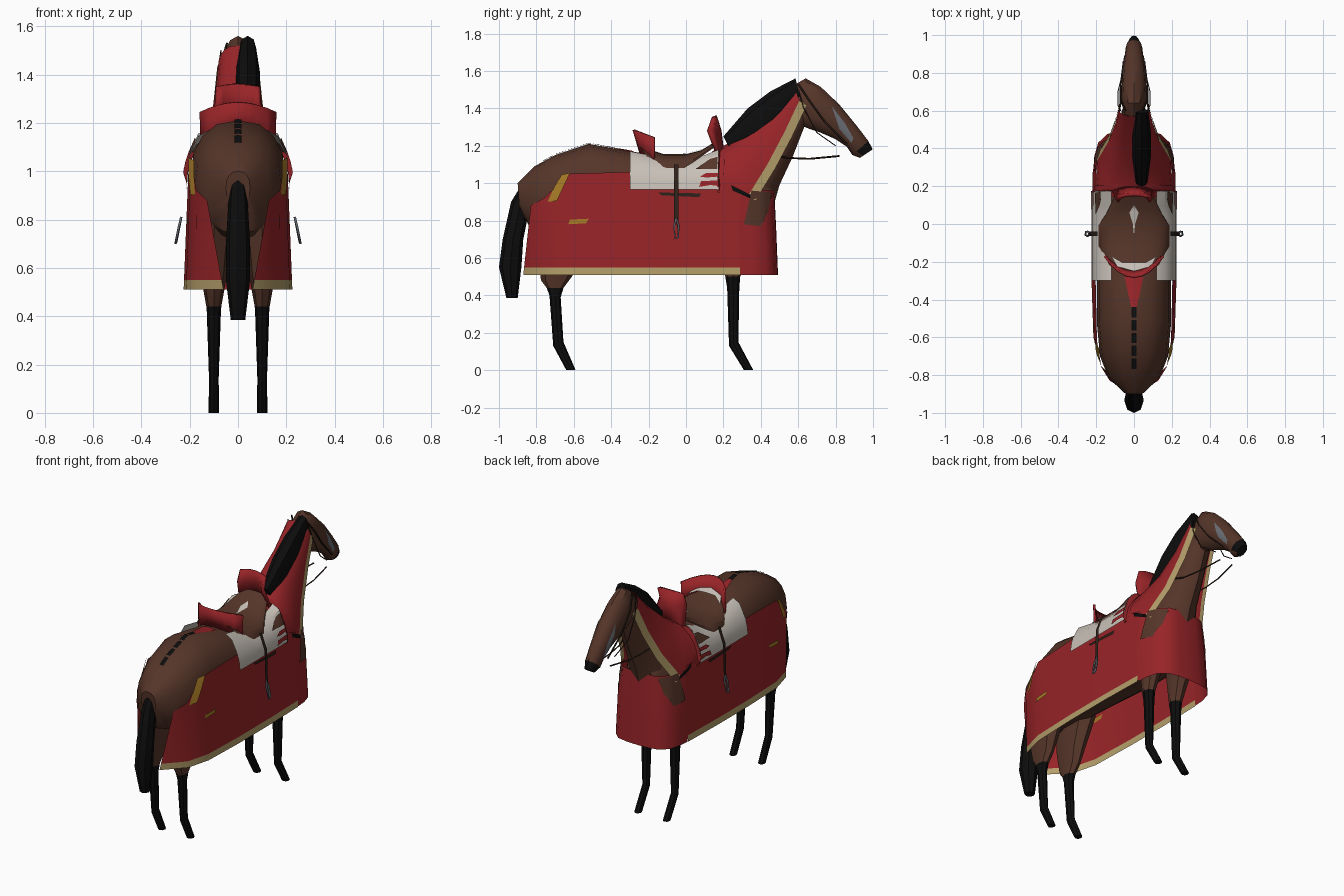
import bpy, bmesh, math
from mathutils import Vector
from mathutils.bvhtree import BVHTree

if "Cube" in bpy.data.objects:
    bpy.data.objects.remove(bpy.data.objects["Cube"])


def srgb(r, g, b):
    f = lambda c: (c / 255 / 12.92) if c < 11 else ((c / 255 + 0.055) / 1.055) ** 2.4
    return (f(r), f(g), f(b), 1)


MATS = {}
for name, rgb in {"coat_brown": (85, 53, 41), "hair_black": (13, 13, 13), "cloth_red": (152, 36, 40),
                  "trim_gold": (180, 158, 106), "ornament_yellow": (166, 122, 38), "pad_white": (200, 193, 184),
                  "metal_grey": (105, 110, 116), "leather_dark": (46, 33, 26)}.items():
    MATS[name] = bpy.data.materials.new(name)
    MATS[name].diffuse_color = srgb(*rgb)

surf_v, surf_f = [], []   # surfaces that flat details are draped on


def finish(name, bm, mats, rule=None, mirror=False, drape=False, closed=False):
    if closed:
        bmesh.ops.recalc_face_normals(bm, faces=bm.faces)
    else:  # open sheets face away from the middle of the horse
        bm.normal_update()
        mid = Vector((0, 0, 0.8))
        if sum((f.calc_center_median() - mid).dot(f.normal) * f.calc_area() for f in bm.faces) < 0:
            bmesh.ops.reverse_faces(bm, faces=bm.faces)
    if rule:
        for f in bm.faces:
            f.material_index = rule(f.calc_center_median())
    if drape:
        for s in ((1, -1) if mirror else (1,)):
            base = len(surf_v)
            bm.verts.index_update()
            surf_v.extend(Vector((v.co.x * s, v.co.y, v.co.z)) for v in bm.verts)
            surf_f.extend([base + v.index for v in f.verts] for f in bm.faces)
    me = bpy.data.meshes.new(name)
    bm.to_mesh(me)
    bm.free()
    ob = bpy.data.objects.new(name, me)
    bpy.context.collection.objects.link(ob)
    for m in mats:
        me.materials.append(MATS[m])
    bpy.ops.object.select_all(action='DESELECT')
    ob.select_set(True)
    bpy.context.view_layer.objects.active = ob
    bpy.ops.object.shade_smooth_by_angle(angle=math.radians(35))
    if mirror:
        ob.modifiers.new("mirror", 'MIRROR').use_clip = False
    return ob


def grid(bm, rows, wrap=False):
    vr = [[bm.verts.new(p) for p in r] for r in rows]
    n = len(rows[0])
    for a, b in zip(vr, vr[1:]):
        for i in range(n if wrap else n - 1):
            j = (i + 1) % n
            bm.faces.new((a[i], a[j], b[j], b[i]))
    return vr


def loft(name, rings, mats, n=12, x=0, power=1.0, **kw):
    """Rings are (y1, z1, y2, z2, half_width): two opposite side-view points."""
    bm = bmesh.new()
    rows = []
    pw = lambda c: math.copysign(abs(c) ** power, c)
    for y1, z1, y2, z2, a in rings:
        row = []
        for i in range(n):
            t = 2 * math.pi * i / n
            c, s = pw(math.cos(t)), pw(math.sin(t))
            row.append((x + a * s, (y1 + y2) / 2 + c * (y1 - y2) / 2, (z1 + z2) / 2 + c * (z1 - z2) / 2))
        rows.append(row)
    vr = grid(bm, rows, True)
    bm.faces.new(vr[0])
    bm.faces.new(vr[-1])
    return finish(name, bm, mats, closed=True, **kw)


def sheet(name, rows, mats, **kw):
    bm = bmesh.new()
    grid(bm, rows)
    return finish(name, bm, mats, **kw)


def arch(stations, n=10):
    """Stations are (crest_y, crest_z, edge_y, edge_z, half_width)."""
    rows = []
    for cy, cz, ey, ez, a in stations:
        row = []
        for i in range(n + 1):
            t = math.pi / 2 * (2 * i / n - 1)
            k = 1 - math.cos(t)
            row.append((a * math.copysign(abs(math.sin(t)) ** 0.8, t), cy + (ey - cy) * k, cz + (ez - cz) * k))
        rows.append(row)
    return rows


def plate(name, pts, mat, lift=0.006, cuts=4, top=False):
    """Flat detail draped on the horse: side view (y, z) or top view (x, y) outline."""
    tree = BVHTree.FromPolygons(surf_v, surf_f)
    bm = bmesh.new()
    bm.faces.new([bm.verts.new((a, b, 2) if top else (1, a, b)) for a, b in pts])
    bmesh.ops.triangulate(bm, faces=bm.faces)
    bmesh.ops.subdivide_edges(bm, edges=bm.edges, cuts=cuts, use_grid_fill=True)
    for v in bm.verts:
        hit = tree.ray_cast(v.co, Vector((0, 0, -1) if top else (-1, 0, 0)))[0]
        if top:
            v.co.z = (hit.z if hit else 1.1) + lift
        else:
            v.co.x = (hit.x if hit else 0.05) + lift
    return finish(name, bm, [mat], mirror=not top)


def tube(name, pts, r, mat):
    cu = bpy.data.curves.new(name, 'CURVE')
    cu.dimensions, cu.bevel_depth, cu.bevel_resolution = '3D', r, 0
    for s in (1, -1):
        sp = cu.splines.new('POLY')
        sp.points.add(len(pts) - 1)
        for p, (x, y, z) in zip(sp.points, pts):
            p.co = (s * x, y, z, 1)
    cu.materials.append(MATS[mat])
    bpy.context.collection.objects.link(bpy.data.objects.new(name, cu))


# Horse
loft("body", [(-.90, 1.0, -.89, .86, .05), (-.81, 1.09, -.82, .74, .135), (-.70, 1.15, -.70, .70, .18),
              (-.52, 1.21, -.52, .72, .197), (-.3, 1.17, -.3, .71, .197), (0, 1.13, 0, .69, .197),
              (.2, 1.17, .2, .68, .185), (.36, 1.15, .36, .70, .16), (.46, 1.0, .45, .74, .10)],
     ["coat_brown"], n=16, power=0.85, drape=True)
loft("neck", [(.16, 1.14, .46, .85, .15), (.28, 1.23, .5, .99, .11), (.41, 1.34, .57, 1.14, .085),
              (.56, 1.5, .64, 1.32, .065)], ["coat_brown"])
loft("head", [(.57, 1.52, .61, 1.31, .055), (.64, 1.56, .66, 1.29, .065), (.72, 1.515, .72, 1.27, .066),
              (.82, 1.42, .80, 1.235, .06), (.91, 1.31, .86, 1.195, .05), (.975, 1.225, .89, 1.15, .044),
              (.998, 1.18, .93, 1.135, .026)], ["coat_brown", "hair_black"], drape=True,
     rule=lambda c: int(c.y > .93 and c.z < 1.22))
black_below = lambda c: int(c.z < .44)
loft("hind_leg", [(-.48, .78, -.80, .78, .08), (-.57, .6, -.79, .58, .058), (-.61, .50, -.775, .48, .04),
                  (-.655, .44, -.745, .44, .031), (-.67, .39, -.73, .40, .027), (-.655, .15, -.71, .13, .019),
                  (-.59, 0, -.64, 0, .021)], ["coat_brown", "hair_black"], n=8, x=.1, rule=black_below, mirror=True)
loft("front_leg", [(.42, .78, .18, .78, .07), (.33, .6, .2, .6, .05), (.29, .5, .21, .5, .035),
                   (.285, .44, .22, .44, .03), (.28, .15, .23, .13, .02), (.36, 0, .31, 0, .022)],
     ["coat_brown", "hair_black"], n=8, x=.1, rule=lambda c: int(c.z < .48), mirror=True)
loft("tail", [(-.88, .99, -.85, .93, .03), (-.935, .9, -.84, .85, .04), (-.98, .7, -.87, .7, .05),
              (-1, .55, -.88, .55, .05), (-.96, .385, -.9, .385, .03)], ["hair_black"], n=8)
loft("mane", [(.2, 1.25, .24, 1.17, .03), (.33, 1.40, .38, 1.2, .05), (.45, 1.49, .52, 1.34, .05),
              (.585, 1.56, .61, 1.46, .035)], ["hair_black"], n=8, x=.04)

# Side cloth: (bottom_y, bottom_x, top_y, top_z, top_x), gold hem at the bottom row
cols = [(-.87, .06, -.83, .88, .128), (-.75, .175, -.76, .92, .172), (-.6, .215, -.62, 1.05, .196),
        (-.3, .225, -.3, 1.06, .203), (0, .225, 0, 1.06, .203), (.29, .218, .29, .98, .2)]
rows = []
for by, bx, ty, tz, tx in cols:
    at = lambda z: (bx + (tx - bx) * (z - .51) / (tz - .51), by + (ty - by) * (z - .51) / (tz - .51), z)
    rows.append([at(.51), at(.55), at(.75), at(tz)])
sheet("side_cloth", rows, ["cloth_red", "trim_gold"], rule=lambda c: int(c.z < .55), mirror=True, drape=True)

# Chest cloth wrapping around the front
plan = [(.215, .29, .198), (.21, .36, .187), (.19, .43, .165), (.14, .477, .12), (.07, .49, .06), (0, .492, 0)]
plan += [(-a, y, -b) for a, y, b in plan[-2::-1]]
sheet("chest_cloth", [[(a, y, .51), ((a + b) * .515, y - .01, .76),
                       (b, y - .02 * (y > .3), .96)] for a, y, b in plan], ["cloth_red"], drape=True)

# Neck cloth with gold edge
st = [(.14, 1.17, .17, .95, .207), (.22, 1.21, .335, .93, .195), (.3, 1.27, .44, 1.10, .133),
      (.43, 1.38, .53, 1.27, .10), (.57, 1.52, .61, 1.44, .082)]
sheet("neck_cloth", arch(st), ["cloth_red"], drape=True)
sheet("neck_cloth_trim", [[(a + .003, ey - .005, ez), (a - .006, ey + .037, ez - .022)]
                          for _, _, ey, ez, a in st[1:]], ["trim_gold"], mirror=True)

# Draped details on the cloth and coat
plate("shoulder_patch", [(.35, .96), (.46, .95), (.44, .85), (.4, .77), (.31, .78), (.36, .88)], "coat_brown")
sheet("hip_ornament", [[(.177, -.74, .90), (.198, -.69, .905)], [(.183, -.705, .98), (.204, -.66, .97)],
                       [(.182, -.665, 1.045), (.206, -.62, 1.055)]], ["ornament_yellow"], mirror=True)
flank = [(-.63, .78), (-.535, .785), (-.52, .81), (-.62, .805)]
plate("flank_ornament", flank, "ornament_yellow")
plate("flank_ornament_lining", flank, "ornament_yellow", -.005)
plate("shoulder_buckle", [(.24, .99), (.29, .965), (.36, .93), (.34, .92), (.25, .96)], "hair_black")
plate("girth", [(-.15, .95), (.08, .945), (.07, .925), (-.13, .935)], "leather_dark")
plate("cheek_plate", [(.78, 1.41), (.85, 1.32), (.895, 1.24), (.885, 1.215), (.82, 1.29)], "metal_grey", .004)
plate("back_cloth_strip", [(-.05, -.28), (.05, -.28), (.015, -.44), (-.015, -.44)], "cloth_red", top=True)
for i in range(5):
    y = -.44 - i * .068
    plate(f"back_strap_{i + 1}", [(-.014, y), (.014, y), (.014, y - .055), (-.014, y - .055)],
          "hair_black", top=True)

# Saddle pad lying over the back on both sides
profile = [(.12, 1.13), (.165, 1.105), (.207, 1.06), (.219, 1.01), (.224, .965)]
sheet("saddle_pad", [[(x, y, z + (lift if z > 1.07 else 0)) for x, z in profile]
                     for y, lift in ((-.3, .04), (-.17, .015), (-.1, 0), (.03, 0), (.1, .02), (.175, .05))],
      ["pad_white"], mirror=True, drape=True)
plate("pad_front_border", [(.165, .95), (.2, .95), (.21, 1.19), (.175, 1.17)], "cloth_red", .006)
plate("pad_mark_upper", [(.075, 1.035), (.11, 1.055), (.17, 1.055), (.17, 1.035), (.11, 1.03)], "cloth_red")
plate("pad_mark_lower", [(.08, 1.01), (.17, 1.015), (.17, .985), (.13, .99), (.07, .98)], "cloth_red")
plate("front_flap", [(.05, 1.075), (.165, 1.075), (.17, 1.14), (.13, 1.13), (.1, 1.1)], "coat_brown")

# Saddle
sheet("saddle_seat", arch([(-.25, 1.2, -.18, 1.10, .15), (-.12, 1.155, -.12, 1.075, .19),
                           (0, 1.155, -.01, 1.075, .19), (.08, 1.175, .05, 1.12, .15), (.17, 1.23, .15, 1.19, .1)]),
      ["coat_brown"], drape=True)
plate("seat_back_pad", [(-.12, -.17), (-.06, -.205), (.06, -.205), (.12, -.17), (.09, -.225), (0, -.25),
                        (-.09, -.225)], "pad_white", .02, top=True)
plate("seat_front_patch", [(-.025, .06), (0, .1), (.025, .06), (.006, 0), (0, -.06), (-.006, 0)],
      "pad_white", .005, top=True)
us = [i / 4 for i in range(-4, 5)]
for nm, pts, th in (
        ("cantle", [[(.15 * u, -.24 + .07 * u * u, 1.15 - .07 * u * u),
                     (.155 * u, -.28 + .11 * u * u, 1.285 - .04 * u * u)] for u in us], .012),
        ("pommel", [[(.115 * u, .19 - .01 * u * u, 1.2 - .08 * u * u), (.09 * u, .18 - .06 * u * u, 1.28),
                     (.088 * u, .155 - .01 * u * u, 1.36 - .01 * u * u)] for u in us], .02)):
    mod = sheet(nm, pts, ["cloth_red"]).modifiers.new("thickness", 'SOLIDIFY')
    mod.thickness, mod.offset = th, 0

# Stirrups
sheet("stirrup_strap", [[(x, -.064, z), (x, -.04, z)] for x, z in ((.194, 1.1), (.231, 1.0), (.237, .8))],
      ["leather_dark"], mirror=True)
tube("stirrup_iron", [(.235, -.052, .81), (.245, -.064, .77), (.258, -.058, .703), (.255, -.042, .71),
                      (.243, -.04, .77), (.235, -.052, .81)], .006, "metal_grey")

# Bridle and reins
tube("cheek_strap", [(.045, .6, 1.53), (.073, .66, 1.44), (.07, .74, 1.33), (.055, .86, 1.21)], .005, "leather_dark")
tube("throat_strap", [(.07, .6, 1.5), (.085, .63, 1.4), (.085, .7, 1.27), (.06, .8, 1.2)], .003, "leather_dark")
tube("reins", [(.045, .82, 1.145), (.07, .66, 1.13), (.085, .54, 1.135), (.1, .48, 1.15)], .005, "leather_dark")

for m in bpy.data.materials:
    if m.users and not m.is_grease_pencil:
        m.use_nodes = True
        m.node_tree.nodes["Principled BSDF"].inputs["Base Color"].default_value = m.diffuse_color
